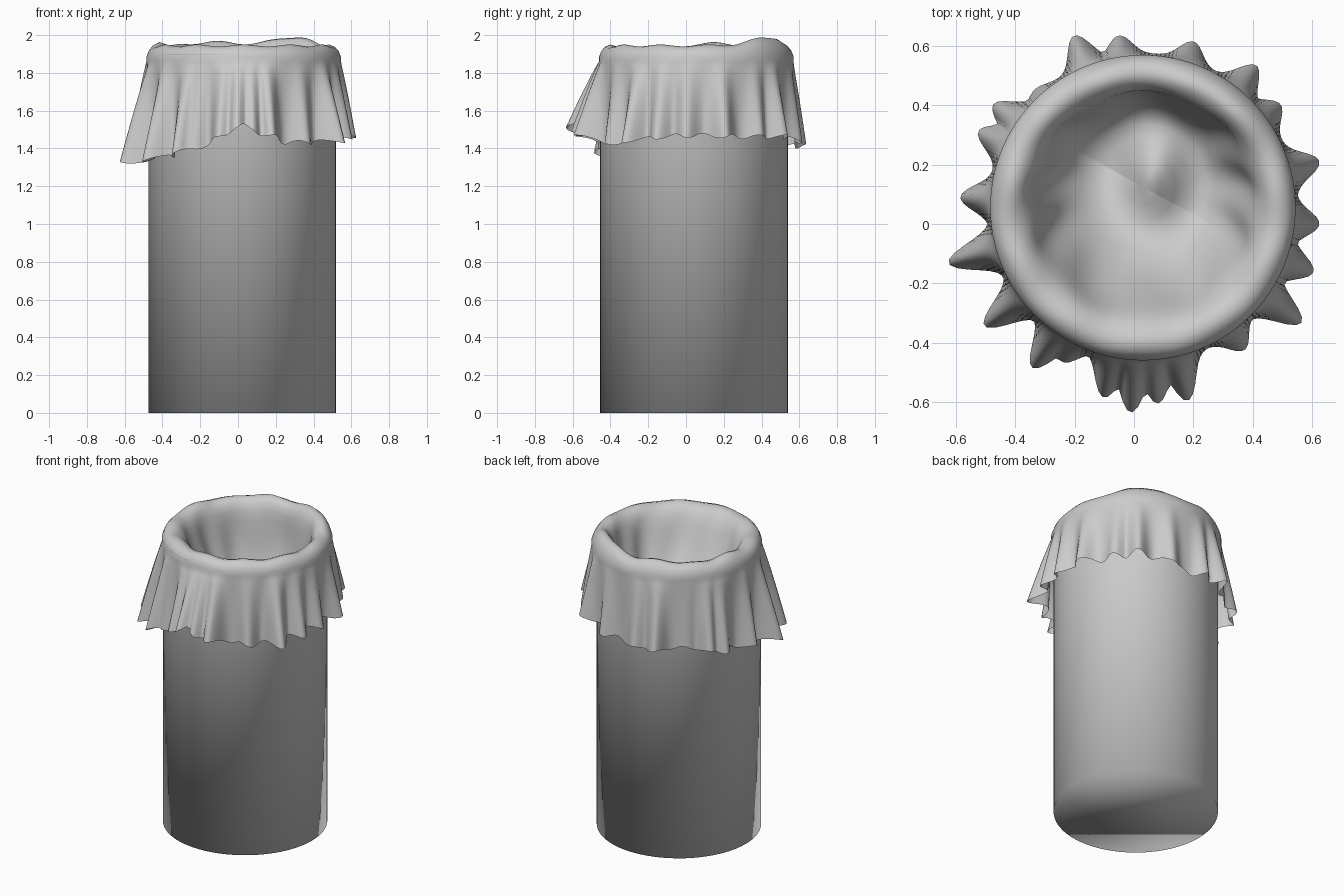
import bpy, bmesh
from math import sin, cos, pi, exp, atan2, hypot, degrees, radians

if "Cube" in bpy.data.objects:
    bpy.data.objects.remove(bpy.data.objects["Cube"])

CX, CY, R = 0.022, 0.043, 0.497


def gauss(d, s):
    return exp(-(d / s) ** 2)


def ang_diff(a, b):
    return (a - b + 180) % 360 - 180


def finish(bm, name):
    me = bpy.data.meshes.new(name)
    bmesh.ops.recalc_face_normals(bm, faces=bm.faces)
    bm.to_mesh(me)
    bm.free()
    for p in me.polygons:
        p.use_smooth = True
    ob = bpy.data.objects.new(name, me)
    bpy.context.collection.objects.link(ob)
    return ob


# Bin: open-topped smooth cylinder
bm = bmesh.new()
bmesh.ops.create_cone(bm, cap_ends=True, segments=64, radius1=R, radius2=R, depth=1.9)
bmesh.ops.translate(bm, verts=bm.verts, vec=(CX, CY, 0.95))
top = [f for f in bm.faces if all(v.co.z > 1.8 for v in f.verts)]
bmesh.ops.delete(bm, geom=top, context='FACES_ONLY')
finish(bm, "bin_body")

# Pleat tips of the skirt seen from the top (x, y)
TIPS = [(-.2, .63), (-.05, .63), (.2, .61), (.41, .53), (.49, .4), (.62, .21),
        (.62, 0), (.6, -.16), (.56, -.33), (.37, -.42), (.18, -.59), (.08, -.6),
        (-.01, -.63), (-.1, -.58), (-.24, -.46), (-.34, -.48), (-.5, -.34), (-.62, -.13),
        (-.58, .09), (-.52, .31), (-.47, .4), (-.33, .45)]
BX, BY, BR = 0.03, 0.055, 0.515
PLEATS = [(degrees(atan2(y - BY, x - BX)), hypot(x - BX, y - BY) - BR) for x, y in TIPS]

# Hem height by angle in degrees
HEM = [(0, 1.47), (30, 1.46), (60, 1.46), (90, 1.41), (110, 1.42), (135, 1.42),
       (160, 1.38), (180, 1.35), (195, 1.33), (215, 1.34), (235, 1.37), (252, 1.43),
       (263, 1.49), (270, 1.52), (278, 1.48), (295, 1.43), (315, 1.43), (340, 1.46), (360, 1.47)]


def hem(deg):
    for (a, za), (b, zb) in zip(HEM, HEM[1:]):
        if a <= deg <= b:
            return za + (zb - za) * (deg - a) / (b - a)
    return HEM[0][1]


def pleat(deg):
    return max(h * gauss(ang_diff(deg, a), 5.5) for a, h in PLEATS)


# Rolled rim and sagging inside of the liner (radius, height)
INNER = [(.515, 1.885), (.503, 1.915), (.485, 1.935), (.455, 1.945), (.425, 1.935),
         (.40, 1.91), (.38, 1.87), (.365, 1.81), (.35, 1.74), (.33, 1.66), (.30, 1.57),
         (.26, 1.49), (.21, 1.44), (.16, 1.41), (.11, 1.395), (.06, 1.39), (.02, 1.39)]
N, SK = 240, 16


def skirt_point(deg, k):
    t = 1 - k / SK                      # 1 at the hem, 0 at the rim
    z = 1.86 + (hem(deg) - 1.86) * t
    z += t * .012 * sin(radians(deg) * 23)
    r = BR + pleat(deg) * t ** .9 + .006 * t
    a = radians(deg)
    return BX + r * cos(a), BY + r * sin(a), z


def inner_point(deg, r, z):
    a = radians(deg)
    deep = min(1, max(0, (1.94 - z) / .5)) if r < .45 else 0
    # uneven crest and wrinkles
    crest = min(1, max(0, (.515 - r) / .05)) * (1 - deep)
    z += crest * (.045 * gauss(ang_diff(deg, 55), 22) + .02 * gauss(ang_diff(deg, 110), 20)
                  + .015 * gauss(ang_diff(deg, 165), 12) + .005 * sin(11 * a))
    r *= 1 + deep * (1 - deep) * .12 * sin(9 * a + 1.5 * sin(2 * a))
    x, y = BX + r * cos(a), BY + r * sin(a) + .07 * deep
    # lump of gathered film and sloping floor
    z += deep * .16 * gauss(x - .07, .11) * gauss(y - .17, .16)
    z += deep * .12 * max(0, -sin(a + .5)) * min(1, r / .3)
    return x, y, z


bm = bmesh.new()
rings = []
degs = [360 * i / N for i in range(N)]
for k in range(SK + 1):
    rings.append([bm.verts.new(skirt_point(d, k)) for d in degs])
for r, z in INNER:
    rings.append([bm.verts.new(inner_point(d, r, z)) for d in degs])
for ra, rb in zip(rings, rings[1:]):
    for i in range(N):
        j = (i + 1) % N
        bm.faces.new((ra[i], ra[j], rb[j], rb[i]))
bm.faces.new(rings[-1])
finish(bm, "bin_liner")
